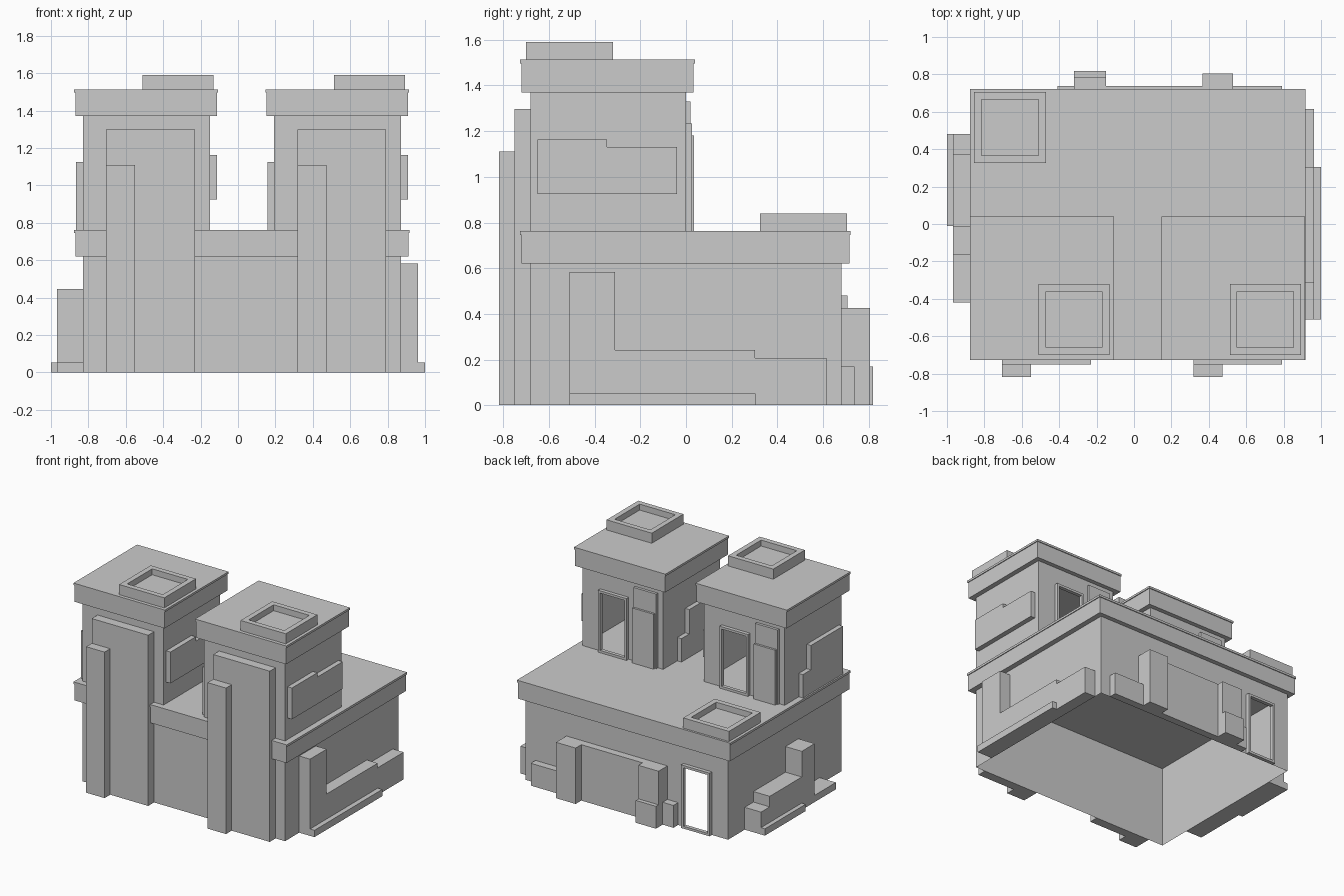
import bpy, bmesh

if "Cube" in bpy.data.objects:
    bpy.data.objects.remove(bpy.data.objects["Cube"])


def make(name, verts, faces, fix=True):
    mesh = bpy.data.meshes.new(name)
    mesh.from_pydata(verts, [], faces)
    if fix:
        bm = bmesh.new()
        bm.from_mesh(mesh)
        bmesh.ops.recalc_face_normals(bm, faces=bm.faces)
        bm.to_mesh(mesh)
        bm.free()
    ob = bpy.data.objects.new(name, mesh)
    bpy.context.collection.objects.link(ob)
    return ob


def prism(name, profile, axis, lo, hi):
    """Extrude a (horizontal, z) profile along x or y."""
    n = len(profile)
    verts = [(d, a, z) if axis == 'x' else (a, d, z)
             for d in (lo, hi) for a, z in profile]
    faces = [tuple(range(n)), tuple(range(n, 2 * n))]
    faces += [(i, (i + 1) % n, n + (i + 1) % n, n + i) for i in range(n)]
    return make(name, verts, faces)


def box(name, x0, x1, y0, y1, z0, z1):
    return prism(name, [(x0, z0), (x1, z0), (x1, z1), (x0, z1)], 'y', y0, y1)


def shell(name, x0, x1, y0, y1, z0, z1, d0, d1, dz):
    """Thin hollow walls, open below, with a doorway in the back wall."""
    v = [(x0, y0, z0), (x1, y0, z0), (x1, y1, z0), (x0, y1, z0),
         (x0, y0, z1), (x1, y0, z1), (x1, y1, z1), (x0, y1, z1),
         (d0, y1, z0), (d1, y1, z0), (d1, y1, dz), (d0, y1, dz)]
    f = [(0, 1, 5, 4), (1, 2, 6, 5), (3, 0, 4, 7),
         (2, 9, 10, 11, 8, 3, 7, 6)]
    return make(name, v, f)


def door_frame(name, x0, x1, y0, y1, z0, z1, w=0.018):
    box(name + "_jamb_a", x0, x0 + w, y0, y1, z0, z1)
    box(name + "_jamb_b", x1 - w, x1, y0, y1, z0, z1)
    box(name + "_lintel", x0 + w, x1 - w, y0, y1, z1 - w, z1)
    box(name + "_sill", x0 + w, x1 - w, y0, y1, z0, z0 + w)


def cornice(name, x0, x1, y0, y1, z0, z1, z2, e=0.006):
    box(name + "_band", x0, x1, y0, y1, z0, z1)
    box(name + "_cap", x0 - e, x1 + e, y0 - e, y1 + e, z1, z2)


def roof_box(name, x0, x1, y0, y1, z0, z1, w=0.04, depth=0.045):
    """Low square tray with a sunken top."""
    def ring(i, z):
        return [(x0 + i, y0 + i, z), (x1 - i, y0 + i, z),
                (x1 - i, y1 - i, z), (x0 + i, y1 - i, z)]
    v = ring(0, z0) + ring(0, z1) + ring(w, z1) + ring(w, z1 - depth)
    f = [(3, 2, 1, 0), (12, 13, 14, 15)]
    for k in (0, 4, 8):
        f += [(k + i, k + (i + 1) % 4, k + 4 + (i + 1) % 4, k + 4 + i) for i in range(4)]
    return make(name, v, f)


# Ground storey
shell("ground_walls", -0.83, 0.872, -0.68, 0.68, 0, 0.62, -0.68, -0.47, 0.465)
cornice("ground_cornice", -0.87, 0.912, -0.72, 0.715, 0.62, 0.745, 0.762)
door_frame("ground_door", -0.695, -0.455, 0.68, 0.708, 0, 0.48)
roof_box("terrace_roof_box", -0.855, -0.47, 0.325, 0.705, 0.762, 0.84)

# Back wall relief
prism("back_panel", [(-0.41, 0), (0.79, 0), (0.79, 0.17), (0.53, 0.17), (0.53, 0.425),
                     (-0.32, 0.425), (-0.32, 0.17), (-0.41, 0.17)], 'y', 0.68, 0.737)
box("back_pier_a", 0.365, 0.53, 0.68, 0.805, 0, 0.425)
box("back_pier_b", -0.32, -0.15, 0.68, 0.787, 0, 0.425)
box("back_pier_b_foot", -0.32, -0.15, 0.68, 0.818, 0, 0.17)

# Right wall relief
prism("right_panel", [(-0.51, 0), (0.615, 0), (0.615, 0.207), (0.303, 0.207), (0.303, 0.242),
                      (-0.31, 0.242), (-0.31, 0.583), (-0.51, 0.583)], 'x', 0.872, 0.963)
box("right_kerb", 0.872, 1.0, -0.51, 0.305, 0, 0.052)

# Left wall relief
prism("left_panel", [(0.48, 0), (0.48, 0.17), (0.375, 0.17), (0.375, 0.25), (-0.01, 0.25),
                     (-0.01, 0.445), (-0.165, 0.445), (-0.165, 0.052), (-0.42, 0.052),
                     (-0.42, 0)], 'x', -0.967, -0.83)
box("left_kerb", -1.0, -0.83, -0.01, 0.48, 0, 0.052)

# Two matching towers
for side, d in (("left", 0.0), ("right", 1.022)):
    t = side + "_tower"
    shell(t + "_walls", -0.83 + d, -0.15 + d, -0.68, 0, 0.762, 1.37,
          -0.525 + d, -0.315 + d, 1.215)
    cornice(t + "_cornice", -0.87 + d, -0.113 + d, -0.72, 0.033, 1.37, 1.497, 1.513)
    roof_box(t + "_roof_box", -0.51 + d, -0.13 + d, -0.7, -0.32, 1.513, 1.59)
    door_frame(t + "_door", -0.54 + d, -0.30 + d, 0, 0.027, 0.762, 1.233)
    box(t + "_back_slab", -0.785 + d, -0.595 + d, 0, 0.02, 0.762, 1.33)
    box(t + "_back_slab_front", -0.775 + d, -0.595 + d, 0, 0.036, 0.762, 1.18)
    # Tall front panel and pilaster
    box(t + "_front_panel", -0.705 + d, -0.23 + d, -0.75, -0.68, 0, 1.298)
    box(t + "_front_pilaster", -0.705 + d, -0.55 + d, -0.818, -0.68, 0, 1.11)
    # Side panels
    prism(t + "_right_panel", [(-0.65, 0.925), (-0.04, 0.925), (-0.04, 1.13), (-0.345, 1.13),
                               (-0.345, 1.163), (-0.65, 1.163)], 'x', -0.15 + d, -0.113 + d)
    prism(t + "_left_panel", [(-0.65, 0.762), (-0.17, 0.762), (-0.17, 0.94), (-0.265, 0.94),
                              (-0.265, 1.125), (-0.65, 1.125)], 'x', -0.865 + d, -0.83 + d)
